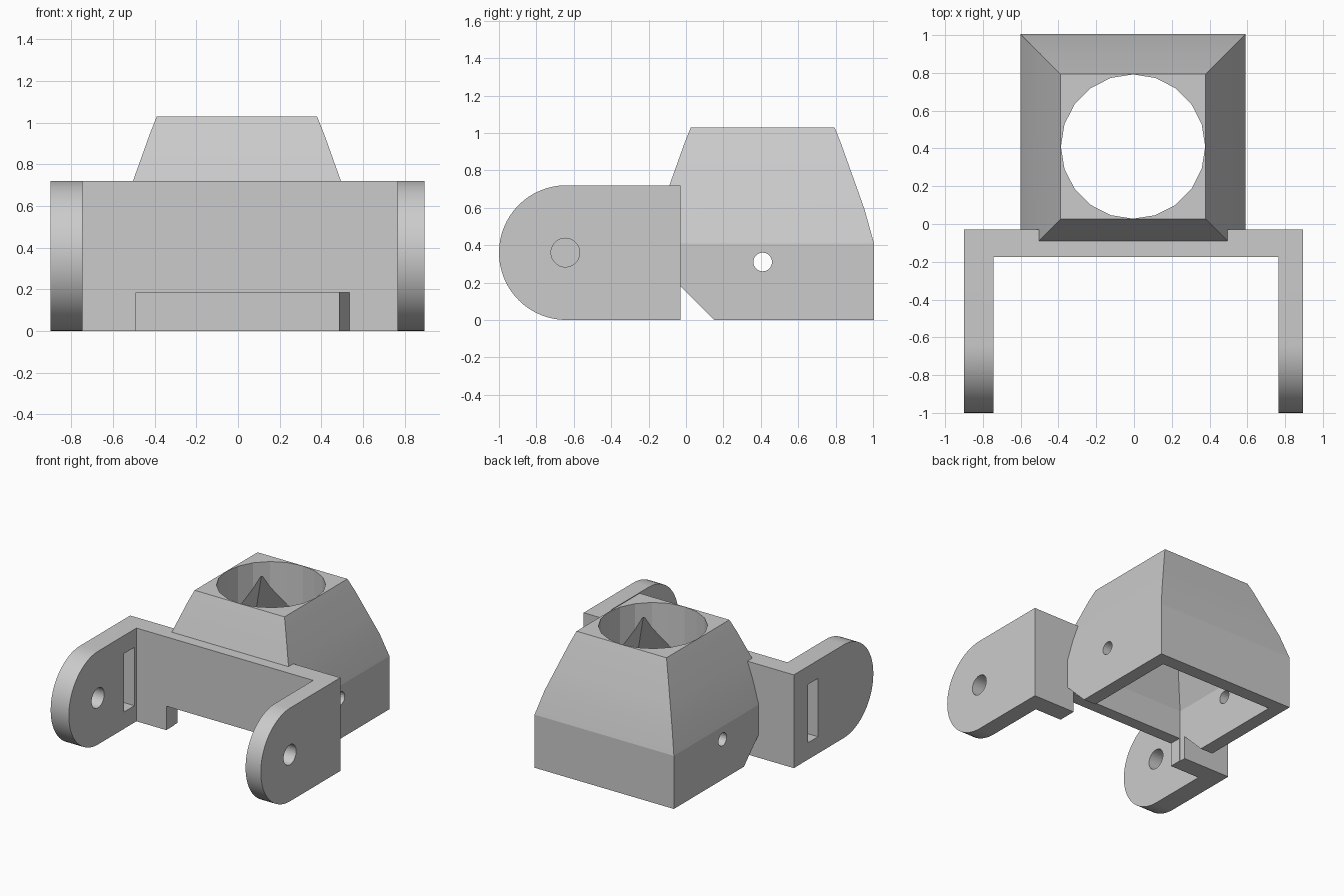
import bpy, bmesh, math

if "Cube" in bpy.data.objects:
    bpy.data.objects.remove(bpy.data.objects["Cube"])

CX, CY = -0.005, 0.41          # housing axis

grey = bpy.data.materials.new("light grey")
grey.diffuse_color = (0.6, 0.6, 0.6, 1)
grey.use_nodes = True
grey.node_tree.nodes["Principled BSDF"].inputs["Base Color"].default_value = grey.diffuse_color


def loft(name, rings):
    """Closed solid through rings holding equal numbers of points."""
    bm = bmesh.new()
    vs = [[bm.verts.new(p) for p in r] for r in rings]
    n = len(vs[0])
    bm.faces.new(vs[0])
    bm.faces.new(vs[-1])
    for a, b in zip(vs, vs[1:]):
        for i in range(n):
            j = (i + 1) % n
            bm.faces.new((a[i], a[j], b[j], b[i]))
    bmesh.ops.recalc_face_normals(bm, faces=bm.faces)
    me = bpy.data.meshes.new(name)
    bm.to_mesh(me)
    bm.free()
    ob = bpy.data.objects.new(name, me)
    me.materials.append(grey)
    bpy.context.collection.objects.link(ob)
    return ob


def extrude_x(name, yz, x0, x1):
    return loft(name, [[(x, y, z) for y, z in yz] for x in (x0, x1)])


def box(name, x0, x1, y0, y1, z0, z1):
    return extrude_x(name, [(y0, z0), (y1, z0), (y1, z1), (y0, z1)], x0, x1)


def square(h, z, front=-9):
    y0 = max(CY - h, front)
    return [(CX - h, y0, z), (CX + h, y0, z), (CX + h, CY + h, z), (CX - h, CY + h, z)]


def circle(r, a, b, n):
    return [(a + r * math.cos(2 * math.pi * i / n), b + r * math.sin(2 * math.pi * i / n))
            for i in range(n)]


def combine(ob, other, op):
    """Apply a boolean and drop the helper."""
    m = ob.modifiers.new(op, 'BOOLEAN')
    m.operation, m.solver, m.object = op, 'EXACT', other
    bpy.context.view_layer.objects.active = ob
    bpy.ops.object.modifier_apply(modifier=m.name)
    bpy.data.objects.remove(other)


# Housing: square base with slightly bowed tapering top
profile = [(0, .595), (.41, .595), (.59, .545), (.75, .488), (.94, .42), (1.03, .384)]
body = loft("lamp_bracket_body", [square(h, z, -0.165) for z, h in profile])

# Sloped lower front edge of the housing
combine(body, extrude_x("slope_cut", [(-.4, -.1), (.25, -.1), (-.03, .18), (-.25, .40), (-.4, .40)],
                        -.8, .8), 'DIFFERENCE')

# Cross bar with a notch below
bar = box("cross_bar", -.85, .85, -.175, -.03, 0, .72)
combine(bar, box("notch_cut", -.49, .535, -.4, .2, -.1, .185), 'DIFFERENCE')
combine(body, bar, 'UNION')

# Rounded side ears
arc = [(-.64 + .36 * math.cos(t), .36 + .36 * math.sin(t))
       for t in (math.pi * (.5 + i / 32) for i in range(33))]
outline = [(-.03, 0), (-.03, .72)] + arc
for x0, x1 in ((-.9, -.745), (.765, .895)):
    combine(body, extrude_x("ear", outline, x0, x1), 'UNION')

# Inner cavity: tapered square below, round bore above
combine(body, loft("cavity_cut", [square(.49, -.1), square(.49, .41), square(.272, .92)]), 'DIFFERENCE')
bore = [[(x, y, z) for x, y in circle(.382, CX, CY, 20)] for z in (.3, 1.2)]
combine(body, loft("bore_cut", bore), 'DIFFERENCE')

# Side screw holes, pivot hole, blind pivot socket and cable slot
combine(body, extrude_x("screw_cut", circle(.05, .41, .31, 20), -.7, .7), 'DIFFERENCE')
combine(body, extrude_x("pivot_cut", circle(.077, -.645, .36, 28), .7, 1), 'DIFFERENCE')
combine(body, extrude_x("socket_cut", circle(.077, -.645, .36, 28), -.85, -.7), 'DIFFERENCE')
combine(body, box("slot_cut", -1, -.7, -.325, -.2, .13, .58), 'DIFFERENCE')

# Smooth the rounded parts, keep hard edges
bpy.ops.object.select_all(action='DESELECT')
body.select_set(True)
bpy.context.view_layer.objects.active = body
bpy.ops.object.shade_smooth_by_angle(angle=math.radians(14))
